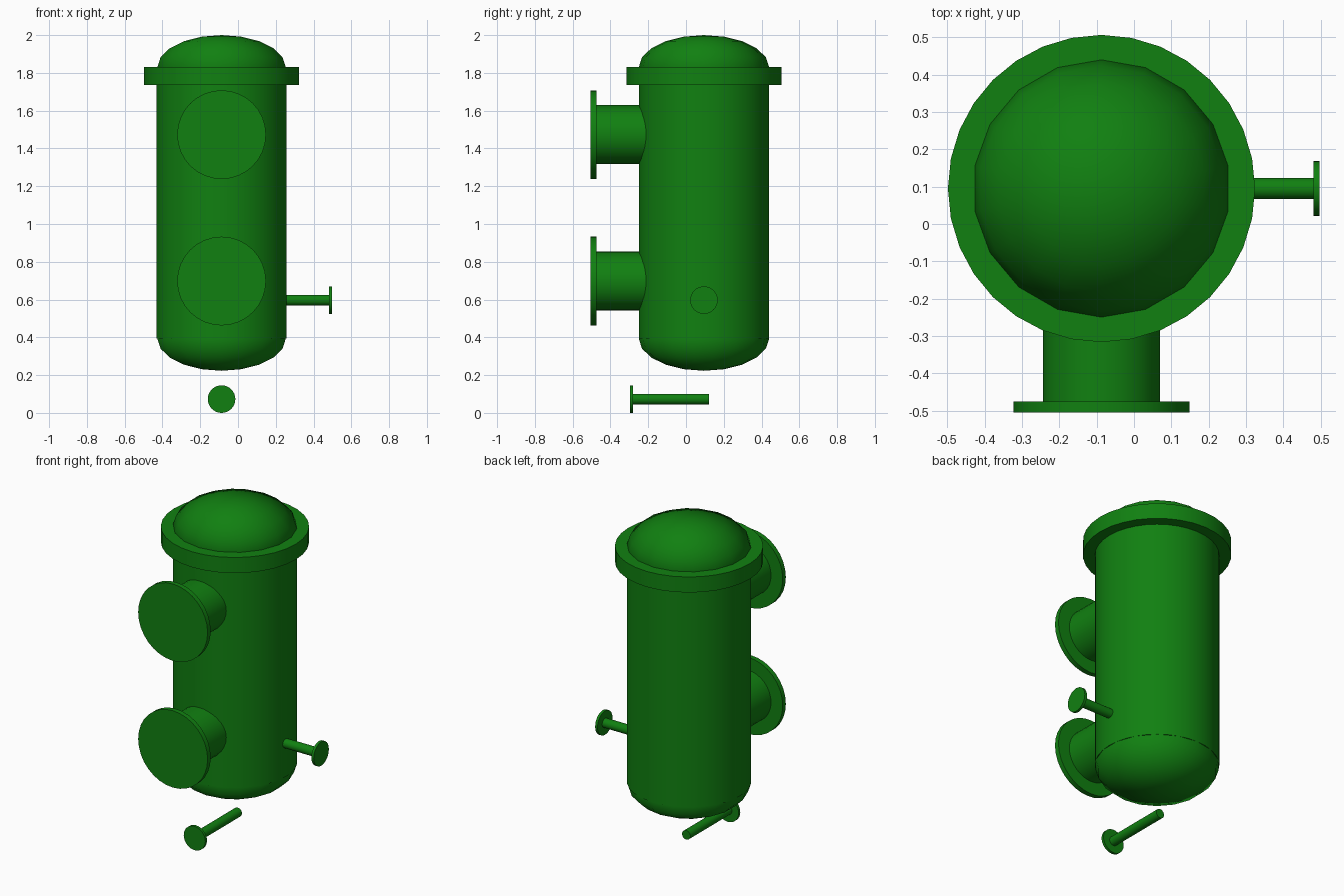
import bpy, bmesh
from math import sin, cos, pi, radians
from mathutils import Matrix, Vector

if "Cube" in bpy.data.objects:
    bpy.data.objects.remove(bpy.data.objects["Cube"])

CX, CY = -0.087, 0.095      # vessel axis
R = 0.345                   # shell radius

green = bpy.data.materials.new("green_paint")
green.diffuse_color = (0.0055, 0.216, 0.0055, 1)
green.use_nodes = True
green.node_tree.nodes["Principled BSDF"].inputs["Base Color"].default_value = green.diffuse_color


def finish(name, bm):
    bmesh.ops.recalc_face_normals(bm, faces=bm.faces)
    mesh = bpy.data.meshes.new(name)
    bm.to_mesh(mesh)
    bm.free()
    mesh.materials.append(green)
    obj = bpy.data.objects.new(name, mesh)
    bpy.context.collection.objects.link(obj)
    bpy.ops.object.select_all(action='DESELECT')
    obj.select_set(True)
    bpy.context.view_layer.objects.active = obj
    bpy.ops.object.shade_smooth_by_angle(angle=radians(40))
    return obj


def cylinder(name, start, end, radius, sides=32):
    """Capped cylinder between two points."""
    start, end = Vector(start), Vector(end)
    axis = end - start
    turn = Vector((0, 0, 1)).rotation_difference(axis).to_matrix().to_4x4()
    bm = bmesh.new()
    bmesh.ops.create_cone(bm, cap_ends=True, segments=sides, radius1=radius,
                          radius2=radius, depth=axis.length,
                          matrix=Matrix.Translation((start + end) / 2) @ turn)
    return finish(name, bm)


def dome(name, z, height, sides=18, rings=5):
    """Squashed half sphere shaded like a round one; negative height points down."""
    bm = bmesh.new()
    loops = []
    for i in range(rings):
        a = i * pi / 2 / rings
        loops.append([bm.verts.new((CX + R * cos(a) * sin(2 * pi * k / sides),
                                    CY + R * cos(a) * cos(2 * pi * k / sides),
                                    z + height * sin(a))) for k in range(sides)])
    tip = bm.verts.new((CX, CY, z + height))
    for k in range(sides):
        n = (k + 1) % sides
        for low, high in zip(loops, loops[1:]):
            bm.faces.new((low[k], low[n], high[n], high[k]))
        bm.faces.new((loops[-1][k], loops[-1][n], tip))
    mesh = finish(name, bm).data
    up = 1 if height > 0 else -1
    if mesh.polygons[-1].normal.z * up < 0:
        mesh.flip_normals()
    # round-sphere normals blend the head into the shell
    mesh.normals_split_custom_set_from_vertices(
        [Vector(((v.co.x - CX) / R, (v.co.y - CY) / R,
                 (v.co.z - z) / abs(height))).normalized() for v in mesh.vertices])


def nozzle(name, start, face, radius, flange_radius, thickness):
    """Pipe with a blind flange at its outer end."""
    start, face = Vector(start), Vector(face)
    back = face - (face - start).normalized() * thickness
    cylinder(name + "_pipe", start, back, radius)
    cylinder(name + "_flange", back, face, flange_radius)


# Vessel shell, heads and main flange
cylinder("shell", (CX, CY, 0.393), (CX, CY, 1.83), R, 36)
dome("top_head", 1.83, 0.17)
dome("bottom_head", 0.393, -0.17)
cylinder("main_flange", (CX, CY, 1.737), (CX, CY, 1.832), 0.411)

# Large front nozzles
for label, z in (("upper", 1.473), ("lower", 0.698)):
    nozzle(label + "_nozzle", (CX, -0.2, z), (CX, -0.505, z), 0.156, 0.235, 0.03)

# Small side nozzle and bottom drain
nozzle("side_nozzle", (0.22, CY, 0.597), (0.497, CY, 0.597), 0.028, 0.073, 0.016)
nozzle("drain", (CX, 0.122, 0.073), (CX, -0.296, 0.073), 0.028, 0.073, 0.016)
